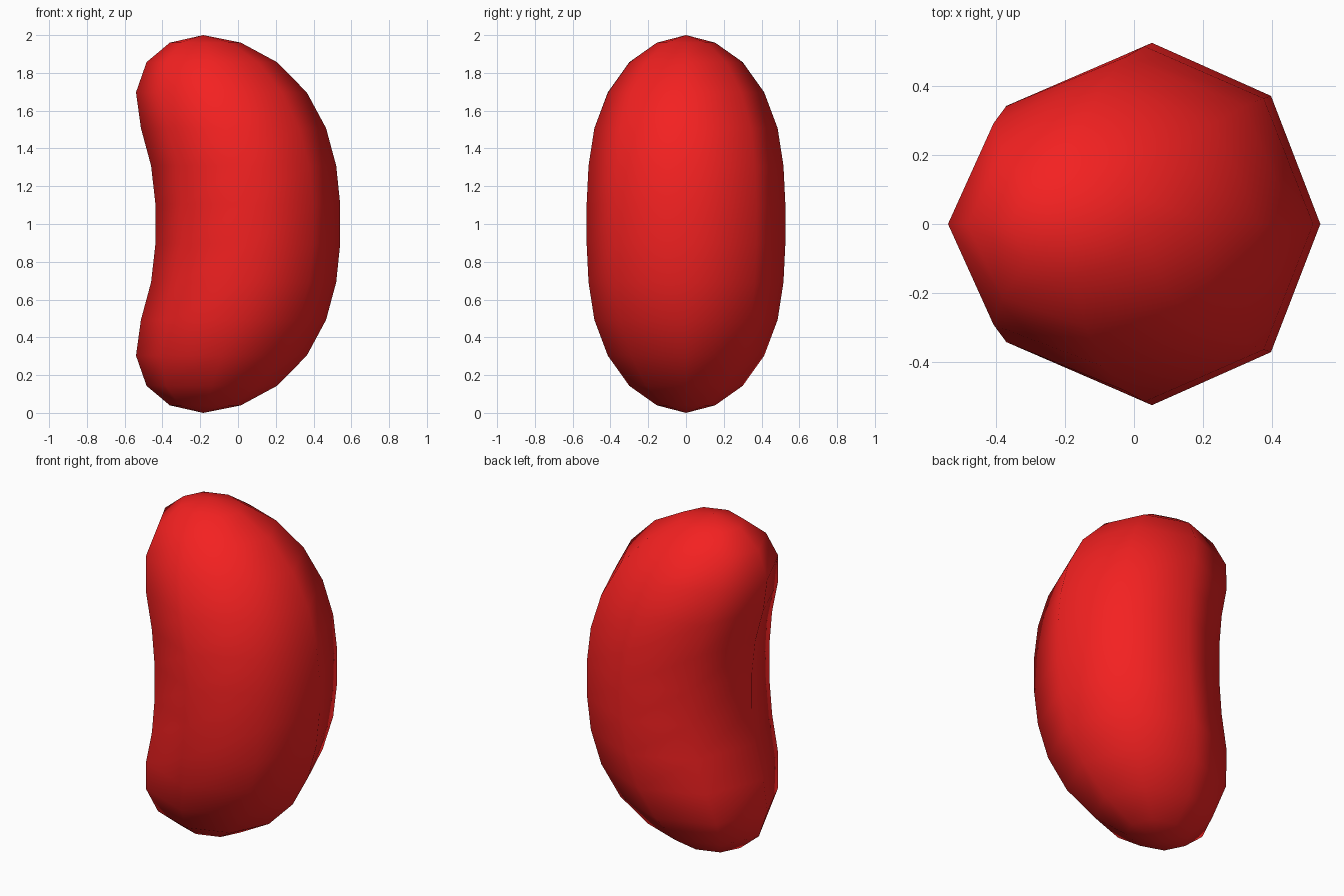
import bpy, bmesh
from math import sin, cos, pi

if "Cube" in bpy.data.objects:
    bpy.data.objects.remove(bpy.data.objects["Cube"])

SIDES = 8
# Upper-half cross-sections: height above middle, centre x, half width x, half depth y
upper = [
    (0.105, 0.052, 0.489, 0.526),
    (0.308, 0.030, 0.490, 0.516),
    (0.508, -0.024, 0.490, 0.485),
    (0.697, -0.088, 0.452, 0.414),
    (0.857, -0.139, 0.345, 0.300),
    (0.960, -0.173, 0.188, 0.154),
]
# Mirror about the middle height to get the full stack, bottom to top
rings = [(1 - h, c, a, b) for h, c, a, b in reversed(upper)]
rings += [(1 + h, c, a, b) for h, c, a, b in upper]

bm = bmesh.new()
loops = []
for z, c, a, b in rings:
    loops.append([bm.verts.new((c + a * cos(2 * pi * i / SIDES),
                                b * sin(2 * pi * i / SIDES), z))
                  for i in range(SIDES)])

# Body bands
for lo, hi in zip(loops, loops[1:]):
    for i in range(SIDES):
        j = (i + 1) % SIDES
        bm.faces.new((lo[i], lo[j], hi[j], hi[i]))

# Pointed fans at both ends
bottom = bm.verts.new((-0.184, 0, 0))
top = bm.verts.new((-0.184, 0, 2))
for i in range(SIDES):
    j = (i + 1) % SIDES
    bm.faces.new((bottom, loops[0][j], loops[0][i]))
    bm.faces.new((top, loops[-1][i], loops[-1][j]))

for f in bm.faces:
    f.smooth = True
mesh = bpy.data.meshes.new("bean")
bm.to_mesh(mesh)
bm.free()
bean = bpy.data.objects.new("bean", mesh)
bpy.context.collection.objects.link(bean)

# Red skin
red = bpy.data.materials.new("red_skin")
red.diffuse_color = (0.9, 0.015, 0.015, 1)
red.use_nodes = True
red.node_tree.nodes["Principled BSDF"].inputs["Base Color"].default_value = red.diffuse_color
mesh.materials.append(red)
